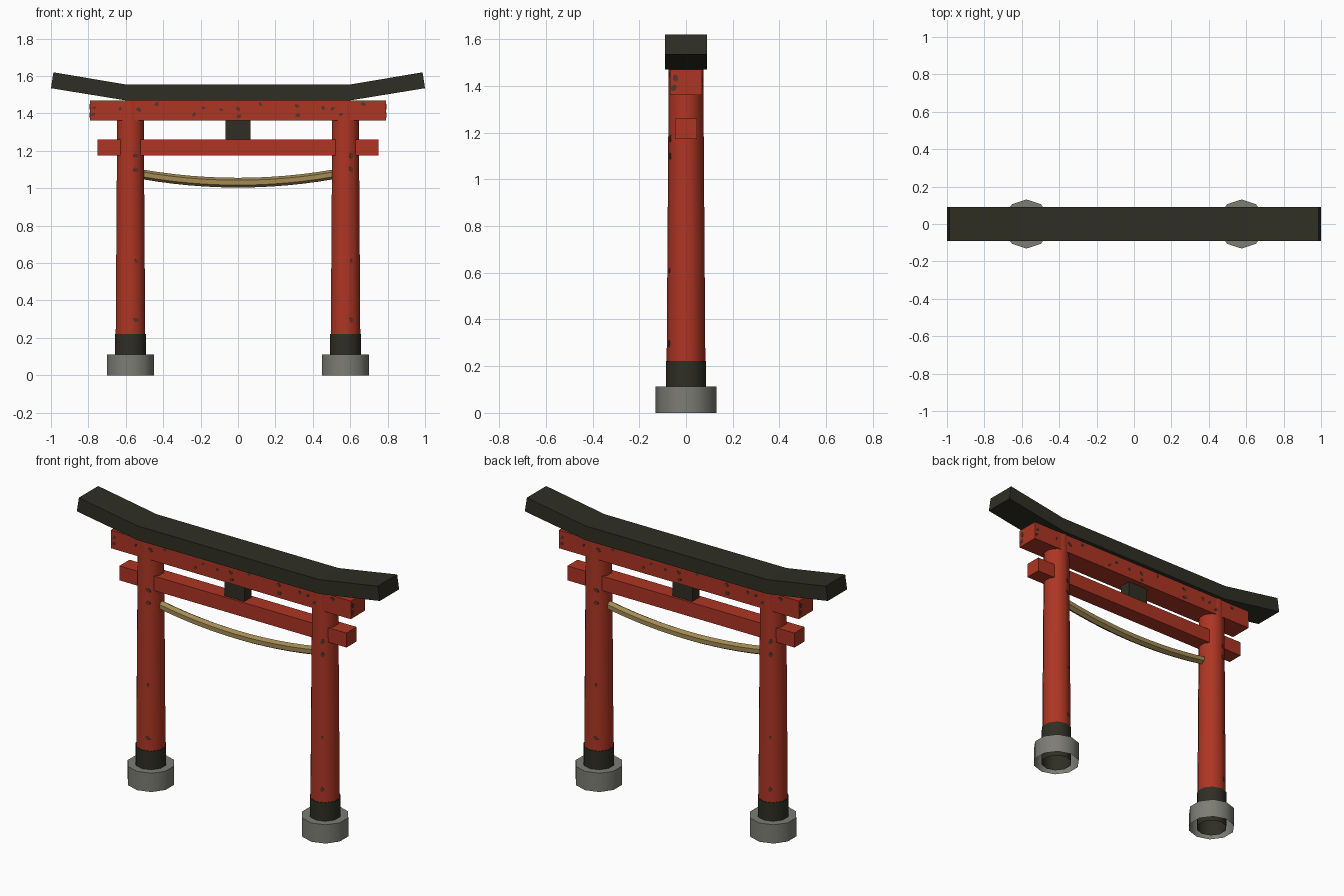
import bpy, bmesh, math, random
from mathutils import Vector, Matrix

if "Cube" in bpy.data.objects:
    bpy.data.objects.remove(bpy.data.objects["Cube"])

random.seed(4)


def material(name, rgb):
    m = bpy.data.materials.new(name)
    m.diffuse_color = (*rgb, 1)
    m.use_nodes = True
    m.node_tree.nodes["Principled BSDF"].inputs["Base Color"].default_value = m.diffuse_color
    return m


RED = material("vermilion red", (0.42, 0.036, 0.017))
DARK = material("dark charcoal", (0.028, 0.028, 0.018))
STONE = material("grey stone", (0.205, 0.205, 0.178))
STRAW = material("straw rope", (0.37, 0.26, 0.09))
WORN = material("worn paint", (0.10, 0.035, 0.024))


def finish(name, bm, mat, smooth=False):
    bmesh.ops.recalc_face_normals(bm, faces=bm.faces)
    me = bpy.data.meshes.new(name)
    bm.to_mesh(me)
    bm.free()
    me.materials.append(mat)
    ob = bpy.data.objects.new(name, me)
    bpy.context.collection.objects.link(ob)
    if smooth:
        bpy.ops.object.select_all(action='DESELECT')
        ob.select_set(True)
        bpy.context.view_layer.objects.active = ob
        bpy.ops.object.shade_smooth_by_angle(angle=math.radians(40))
    return ob


def box(name, hx, hy, z0, z1, mat):
    bm = bmesh.new()
    bmesh.ops.create_cube(bm, size=1, matrix=Matrix.Translation((0, 0, (z0 + z1) / 2))
                          @ Matrix.Diagonal((2 * hx, 2 * hy, z1 - z0, 1)))
    return finish(name, bm, mat)


def column(name, x, r0, r1, z0, z1, mat):
    """Ten-sided tapered drum, capped on top and open underneath."""
    rings = [[Vector((x + r * math.sin(i * math.tau / 10), r * math.cos(i * math.tau / 10), z))
              for i in range(10)] for r, z in ((r0, z0), (r1, z1))]
    bm = bmesh.new()
    lo, hi = [[bm.verts.new(p) for p in ring] for ring in rings]
    for i in range(10):
        j = (i + 1) % 10
        bm.faces.new((lo[j], lo[i], hi[i], hi[j]))
    bm.faces.new(hi[::-1])
    return finish(name, bm, mat, True)


# Legs: stone footing, dark collar, tapered pillar
LEG_X, R0, R1, Z0, Z1 = 0.575, 0.083, 0.074, 0.20, 1.47
for side, x in (("left", -LEG_X), ("right", LEG_X)):
    column(side + "_footing", x, 0.131, 0.131, 0, 0.112, STONE)
    column(side + "_collar", x, 0.0865, 0.0865, 0, 0.222, DARK)
    column(side + "_pillar", x, R0, R1, Z0, Z1, RED)

# Cross beams and centre strut
BX, BY = 0.792, 0.068
box("upper_beam", BX, BY, 1.362, 1.47, RED)
box("lower_beam", 0.75, 0.048, 1.174, 1.26, RED)
box("centre_strut", 0.066, 0.035, 1.26, 1.362, DARK)

# Roof lintel with raised ends, extruded profile
half = [(0.6, 1.47), (1.0, 1.535), (0.987, 1.62), (0.6, 1.555)]
profile = half + [(-x, z) for x, z in reversed(half)]
bm = bmesh.new()
face = bm.faces.new([bm.verts.new((x, -0.091, z)) for x, z in profile])
ext = bmesh.ops.extrude_face_region(bm, geom=[face])["geom"]
bmesh.ops.translate(bm, vec=(0, 0.182, 0),
                    verts=[g for g in ext if isinstance(g, bmesh.types.BMVert)])
finish("roof_lintel", bm, DARK)

# Sagging rope between the pillars, six-sided sweep along a parabola
bm = bmesh.new()
rings = []
for i in range(13):
    x = -0.515 + 1.03 * i / 12
    z = 1.03 + 0.045 * (x / 0.515) ** 2
    rings.append([bm.verts.new((x, 0.026 * math.cos(a), z + 0.026 * math.sin(a)))
                  for a in (math.radians(30 + 60 * k) for k in range(6))])
for a, b in zip(rings, rings[1:]):
    for k in range(6):
        bm.faces.new((a[k], a[(k + 1) % 6], b[(k + 1) % 6], b[k]))
bm.faces.new(rings[0])
bm.faces.new(rings[-1])
finish("rope", bm, STRAW, True)

# Worn paint flecks: thin plates, repeated on the back by a half turn
bm = bmesh.new()
SPIN = Matrix.Rotation(math.pi, 4, 'Z')


def fleck(centre, normal, size):
    n = Vector(normal).normalized()
    u = Vector((0, 0, 1)).cross(n).normalized()
    v = n.cross(u)
    tilt = random.uniform(0, math.pi)
    pts = []
    for k in range(7):
        a = k * math.tau / 7
        p, q = size * math.cos(a), size * 0.7 * math.sin(a)
        pts.append(Vector(centre) + u * (p * math.cos(tilt) - q * math.sin(tilt))
                   + v * (p * math.sin(tilt) + q * math.cos(tilt)))
    for turn in (Matrix.Identity(4), SPIN):
        m = bmesh.ops.extrude_face_region(
            bm, geom=[bm.faces.new([bm.verts.new(turn @ p) for p in pts])])
        bmesh.ops.translate(bm, vec=turn @ (n * 0.002),
                            verts=[g for g in m["geom"] if isinstance(g, bmesh.types.BMVert)])


for x, z in ((-0.77, 1.43), (-0.775, 1.395), (-0.63, 1.425), (-0.53, 1.42), (-0.435, 1.45),
             (-0.235, 1.395), (-0.185, 1.43), (-0.09, 1.42), (0, 1.425), (0.005, 1.385),
             (0.12, 1.45), (0.315, 1.44), (0.32, 1.39), (0.455, 1.43), (0.505, 1.425),
             (0.55, 1.395), (0.67, 1.45)):
    fleck((x, -BY, z), (0, -1, 0), random.uniform(0.010, 0.015))
for y, z in ((-0.045, 1.435), (-0.052, 1.392)):
    fleck((BX, y, z), (1, 0, 0), 0.016)
A = math.radians(18)
for x in (-LEG_X, LEG_X):
    for z in (0.297, 0.61, 1.10, 1.175):
        r = (R0 + (R1 - R0) * (z - Z0) / (Z1 - Z0)) * math.cos(A)
        out = Vector((math.sin(A), -math.cos(A), (R0 - R1) / (Z1 - Z0)))
        along = Vector((math.cos(A), math.sin(A), 0)) * 0.007
        fleck(Vector((x + r * out.x, r * out.y, z)) + along, out, 0.016 if z != 0.61 else 0.011)
finish("worn_flecks", bm, WORN)
